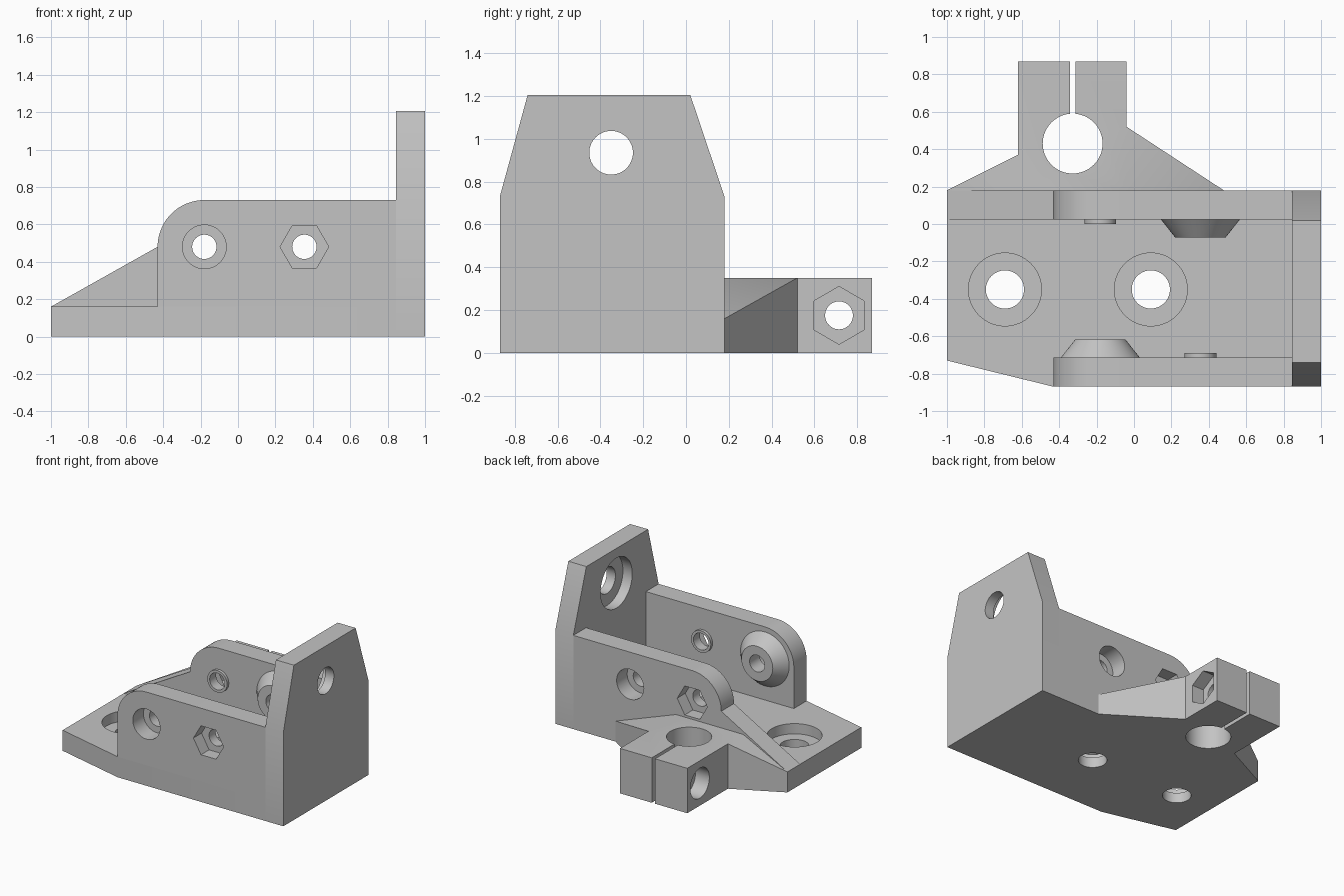
import bpy, bmesh, math
from mathutils import Vector

cube = bpy.data.objects.get("Cube")
if cube:
    bpy.data.objects.remove(cube, do_unlink=True)

grey = bpy.data.materials.new("plain grey")
grey.use_nodes = True
COLOUR = (0.55, 0.55, 0.55, 1)
grey.diffuse_color = COLOUR
grey.node_tree.nodes["Principled BSDF"].inputs["Base Color"].default_value = COLOUR

PLACE = {
    "x": lambda a, b, d: Vector((d, a, b)),
    "y": lambda a, b, d: Vector((a, d, b)),
    "z": lambda a, b, d: Vector((a, b, d)),
}


def loft(name, axis, start, end, d0, d1):
    """Solid between two matching outlines lying across an axis."""
    bm = bmesh.new()
    a = [bm.verts.new(PLACE[axis](*p, d0)) for p in start]
    b = [bm.verts.new(PLACE[axis](*p, d1)) for p in end]
    bm.faces.new(a)
    bm.faces.new(b)
    for i in range(len(a)):
        j = (i + 1) % len(a)
        bm.faces.new((a[i], a[j], b[j], b[i]))
    bmesh.ops.recalc_face_normals(bm, faces=bm.faces[:])
    mesh = bpy.data.meshes.new(name)
    bm.to_mesh(mesh)
    bm.free()
    mesh.materials.append(grey)
    obj = bpy.data.objects.new(name, mesh)
    bpy.context.collection.objects.link(obj)
    return obj


def prism(name, axis, outline, d0, d1):
    return loft(name, axis, outline, outline, d0, d1)


def ring(centre, r, sides=64, turn=0.0):
    return [(centre[0] + r * math.cos(turn + math.tau * i / sides),
             centre[1] + r * math.sin(turn + math.tau * i / sides)) for i in range(sides)]


def combine(obj, tool, operation):
    mod = obj.modifiers.new("combine", "BOOLEAN")
    mod.operation, mod.solver, mod.object = operation, "EXACT", tool
    bpy.context.view_layer.objects.active = obj
    bpy.ops.object.modifier_apply(modifier=mod.name)
    bpy.data.objects.remove(tool, do_unlink=True)


def drill(obj, axis, outline, d0, d1):
    combine(obj, prism("cutter", axis, outline, d0, d1), "DIFFERENCE")


# Main dimensions
FRONT, BACK, WALL = -0.87, 0.18, 0.157
FLOOR, RIM, TOP, INNER = 0.16, 0.73, 1.205, 0.845
BOLT, HEAD, NUT = 0.065, 0.117, 0.13
parts = []

# Floor plate with two counterbored holes
floor = prism("floor_plate", "z",
              [(-1, -0.73), (-0.43, FRONT), (INNER, FRONT), (INNER, BACK), (-1, BACK)], 0, FLOOR)
for x in (-0.69, 0.09):
    drill(floor, "z", ring((x, -0.35), 0.195), 0.08, 0.3)
    drill(floor, "z", ring((x, -0.35), 0.102), -0.1, 0.3)
parts.append(floor)

# Tall end plate with tapered top and a hole counterbored from inside
end = prism("end_plate", "x",
            [(FRONT, 0), (BACK, 0), (BACK, RIM), (0.02, TOP), (-0.74, TOP), (FRONT, RIM)], INNER, 1)
drill(end, "x", ring((-0.35, 0.935), 0.195), 0.7, INNER + 0.08)
drill(end, "x", ring((-0.35, 0.935), 0.102), 0.7, 1.1)
parts.append(end)

# Side walls: rounded corner, bosses inside, bolt and nut recesses outside
corner = [(-0.18 + 0.25 * math.cos(math.radians(a)), 0.48 + 0.25 * math.sin(math.radians(a)))
          for a in range(90, 181, 5)]
wall_top = [(INNER, FLOOR), (INNER, RIM)] + corner


def side_wall(name, outline, outer, inward, bolt_x, nut_x):
    inner = outer + inward * WALL
    wall = prism(name, "y", outline, *sorted((outer, inner)))
    bolt, nut = (bolt_x, 0.48), (nut_x, 0.48)
    root = inner - inward * 0.02
    combine(wall, loft("cone_boss", "y", ring(bolt, 0.226), ring(bolt, 0.135),
                       root, inner + inward * 0.095), "UNION")
    combine(wall, prism("ring_boss", "y", ring(nut, 0.085), root, inner + inward * 0.022), "UNION")
    for centre in (bolt, nut):
        drill(wall, "y", ring(centre, BOLT), outer - inward * 0.1, outer + inward * 0.4)
    drill(wall, "y", ring(bolt, HEAD), outer - inward * 0.1, outer + inward * 0.13)
    drill(wall, "y", ring(nut, NUT, 6), outer - inward * 0.1, outer + inward * 0.1)
    parts.append(wall)


side_wall("front_wall", [(-0.43, FLOOR)] + wall_top, FRONT, 1, -0.18, 0.355)
side_wall("back_wall", [(-1, FLOOR)] + wall_top, BACK, -1, 0.355, -0.18)

# Split clamp with sloping wings
clamp = prism("rod_clamp", "z",
              [(-1, BACK), (-0.62, 0.37), (-0.62, 0.87), (-0.04, 0.87), (-0.04, 0.52), (0.48, BACK)],
              -0.1, 0.5)
slopes = prism("clamp_slopes", "y",
               [(-1.1, 0), (0.6, 0), (0.6, 0.116), (-0.04, 0.35), (-0.62, 0.35), (-1.1, 0.11)], 0, 1)
combine(clamp, slopes, "INTERSECT")
drill(clamp, "z", ring((-0.328, 0.43), 0.16), -0.1, 0.5)
drill(clamp, "z", [(-0.342, 0.45), (-0.314, 0.45), (-0.314, 1), (-0.342, 1)], -0.1, 0.5)
cross = (0.715, 0.175)
drill(clamp, "x", ring(cross, BOLT), -0.8, 0.2)
drill(clamp, "x", ring(cross, HEAD), -0.8, -0.5)
drill(clamp, "x", ring(cross, 0.135, 6, math.pi / 2), -0.14, 0.2)
parts.append(clamp)

# Smooth the round surfaces, keep edges crisp
bpy.ops.object.select_all(action="DESELECT")
for part in parts:
    part.select_set(True)
bpy.context.view_layer.objects.active = parts[0]
bpy.ops.object.shade_smooth_by_angle(angle=math.radians(30))
